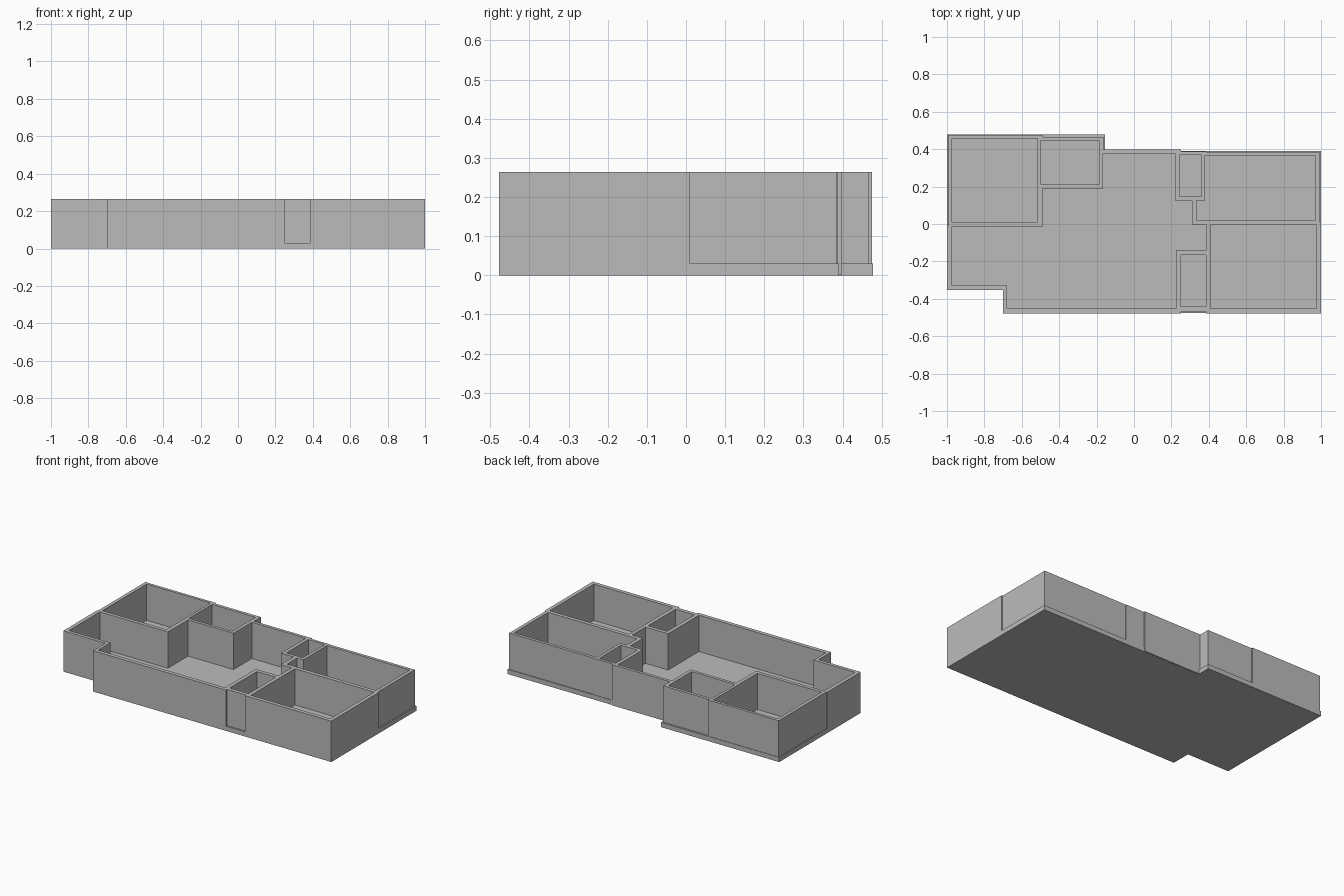
import bpy
import bmesh

cube = bpy.data.objects.get("Cube")
if cube:
    bpy.data.objects.remove(cube, do_unlink=True)

GREY = (0.5, 0.5, 0.5, 1.0)
plaster = bpy.data.materials.new("grey plaster")
plaster.use_nodes = True
plaster.diffuse_color = GREY
plaster.node_tree.nodes["Principled BSDF"].inputs["Base Color"].default_value = GREY

HEIGHT = 0.264
FLOOR = 0.03


def box(x0, y0, x1, y1):
    return [(x0, y0), (x1, y0), (x1, y1), (x0, y1)]


def extrude_plan(name, outlines, bottom, top):
    """Extrude closed outlines; outlines inside the first become holes."""
    curve = bpy.data.curves.new(name + "_plan", "CURVE")
    curve.dimensions = "2D"
    curve.fill_mode = "BOTH"
    curve.extrude = (top - bottom) / 2
    for points in outlines:
        spline = curve.splines.new("POLY")
        spline.points.add(len(points) - 1)
        for point, (x, y) in zip(spline.points, points):
            point.co = (x, y, 0, 1)
        spline.use_cyclic_u = True
    helper = bpy.data.objects.new(name + "_plan", curve)
    bpy.context.scene.collection.objects.link(helper)
    bpy.context.view_layer.update()
    graph = bpy.context.evaluated_depsgraph_get()
    mesh = bpy.data.meshes.new_from_object(helper.evaluated_get(graph))
    bpy.data.objects.remove(helper, do_unlink=True)
    bpy.data.curves.remove(curve)

    # Weld the caps to the sides and lift into place
    bm = bmesh.new()
    bm.from_mesh(mesh)
    bmesh.ops.remove_doubles(bm, verts=bm.verts, dist=0.0001)
    bmesh.ops.translate(bm, verts=bm.verts, vec=(0, 0, (top + bottom) / 2))
    bmesh.ops.recalc_face_normals(bm, faces=bm.faces)
    for face in bm.faces:
        face.smooth = False
        face.material_index = 0
    bm.to_mesh(mesh)
    bm.free()
    mesh.materials.clear()
    mesh.materials.append(plaster)
    mesh.name = name
    obj = bpy.data.objects.new(name, mesh)
    bpy.context.scene.collection.objects.link(obj)
    return obj


# Outside face of the walls, with the shallow steps between rooms
outside = [
    (-0.70, -0.478), (0.25, -0.478), (0.25, -0.467), (0.385, -0.467),
    (0.385, -0.478), (1.0, -0.478), (1.0, 0.01), (0.992, 0.01),
    (0.992, 0.385), (0.385, 0.385), (0.385, 0.388), (0.25, 0.388),
    (0.25, 0.397), (-0.163, 0.397), (-0.163, 0.466), (-0.49, 0.466),
    (-0.49, 0.475), (-0.994, 0.475), (-0.994, -0.01), (-1.0, -0.01),
    (-1.0, -0.352), (-0.70, -0.352),
]

# Inside faces of the rooms
living_room = [
    (-0.975, -0.33), (-0.68, -0.33), (-0.68, -0.453), (0.225, -0.453),
    (0.225, -0.14), (0.387, -0.14), (0.387, -0.005), (0.31, -0.005),
    (0.31, 0.125), (0.22, 0.125), (0.22, 0.377), (-0.165, 0.377),
    (-0.165, 0.19), (-0.49, 0.19), (-0.49, -0.015), (-0.975, -0.015),
]
back_left_room = [
    (0.335, 0.02), (0.97, 0.02), (0.97, 0.365),
    (0.38, 0.365), (0.38, 0.125), (0.335, 0.125),
]
rooms = [
    living_room,
    back_left_room,
    box(-0.972, 0.008, -0.515, 0.457),   # back right bedroom
    box(-0.497, 0.21, -0.187, 0.446),    # bathroom
    box(0.243, 0.147, 0.36, 0.37),       # back closet
    box(0.25, -0.442, 0.385, -0.165),    # front closet
    box(0.41, -0.453, 0.975, -0.005),    # front left bedroom
]
extrude_plan("walls", [outside] + rooms, 0.001, HEIGHT)

# Floor slab, a little proud of the back rooms
slab = [
    (-0.698, -0.477), (1.0, -0.477), (1.0, 0.391), (-0.155, 0.391),
    (-0.155, 0.478), (-1.0, 0.478), (-1.0, -0.351), (-0.698, -0.351),
]
extrude_plan("floor_slab", [slab], 0, FLOOR)
